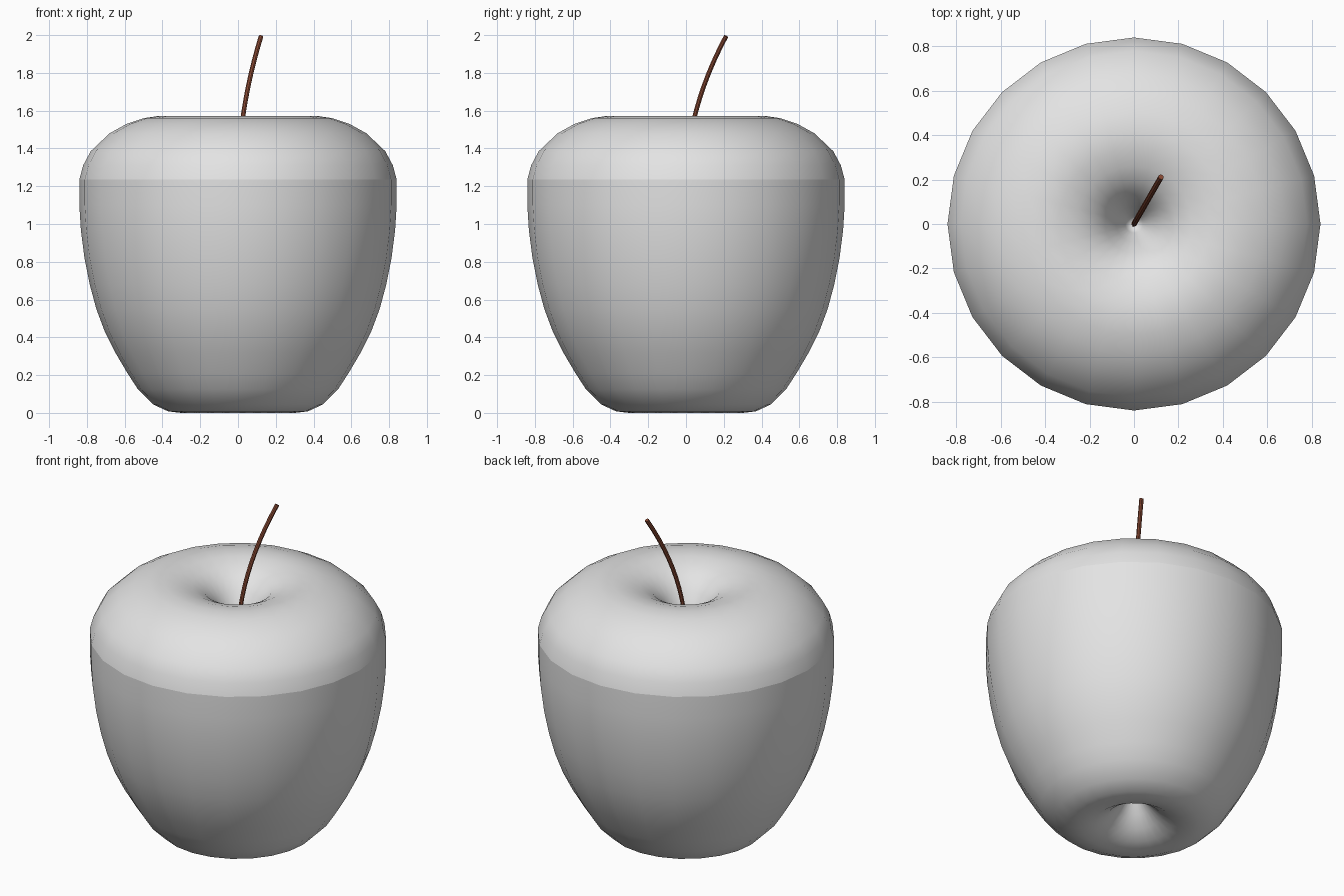
import bpy
import bmesh
from math import sin, cos, tau

cube = bpy.data.objects.get("Cube")
if cube:
    bpy.data.objects.remove(cube, do_unlink=True)


def make_material(name, rgb):
    mat = bpy.data.materials.new(name)
    mat.use_nodes = True
    mat.diffuse_color = (*rgb, 1)
    mat.node_tree.nodes["Principled BSDF"].inputs["Base Color"].default_value = (*rgb, 1)
    return mat


skin = make_material("pale grey", (0.77, 0.77, 0.77))
bark = make_material("stem brown", (0.26, 0.07, 0.035))
SIDES = 24


def lathe(name, profile, mat):
    """Revolve (radius, height) points, listed from the underside upward."""
    bm = bmesh.new()
    rings = [[bm.verts.new((r * cos(tau * k / SIDES), r * sin(tau * k / SIDES), z))
              for k in range(SIDES)] for r, z in profile]
    for low, high in zip(rings, rings[1:]):
        for k in range(SIDES):
            n = (k + 1) % SIDES
            bm.faces.new((low[k], low[n], high[n], high[k]))
    bmesh.ops.remove_doubles(bm, verts=bm.verts, dist=1e-5)
    for face in bm.faces:
        face.smooth = True
    mesh = bpy.data.meshes.new(name)
    bm.to_mesh(mesh)
    bm.free()
    mesh.materials.append(mat)
    obj = bpy.data.objects.new(name, mesh)
    bpy.context.collection.objects.link(obj)
    return obj


# Lower fruit with the dimple underneath; its open rim keeps the shading seam
lathe("fruit_body", [
    (0, 0.25), (0.04, 0.19), (0.09, 0.12), (0.15, 0.06), (0.22, 0.018), (0.3, 0),
    (0.37, 0.008), (0.45, 0.045), (0.53, 0.125), (0.585, 0.21), (0.65, 0.32),
    (0.705, 0.43), (0.75, 0.55), (0.785, 0.68), (0.813, 0.82), (0.832, 0.97),
    (0.84, 1.1), (0.84, 1.235)], skin)

# Rounded shoulder that rolls over into the stem hollow
lathe("fruit_shoulder", [
    (0.84, 1.235), (0.82, 1.31), (0.78, 1.385), (0.68, 1.48), (0.59, 1.53),
    (0.5, 1.56), (0.42, 1.572), (0.34, 1.565), (0.26, 1.54), (0.19, 1.505),
    (0.13, 1.44), (0.08, 1.36), (0.04, 1.28), (0, 1.21)], skin)

# Curved stem
curve = bpy.data.curves.new("stem", "CURVE")
curve.dimensions = "3D"
curve.bevel_depth = 0.0125
curve.bevel_resolution = 2
curve.use_fill_caps = True
path = curve.splines.new("POLY")
STEPS = 12
path.points.add(STEPS)
for i, point in enumerate(path.points):
    t = i / STEPS
    point.co = (0.122 * t * t, 0.212 * t * t, 1.2 + 0.794 * t, 1)
curve.materials.append(bark)
stem = bpy.data.objects.new("stem", curve)
bpy.context.collection.objects.link(stem)
bpy.ops.object.select_all(action="DESELECT")
stem.select_set(True)
bpy.context.view_layer.objects.active = stem
bpy.ops.object.convert(target="MESH")
bpy.ops.object.shade_smooth_by_angle()
